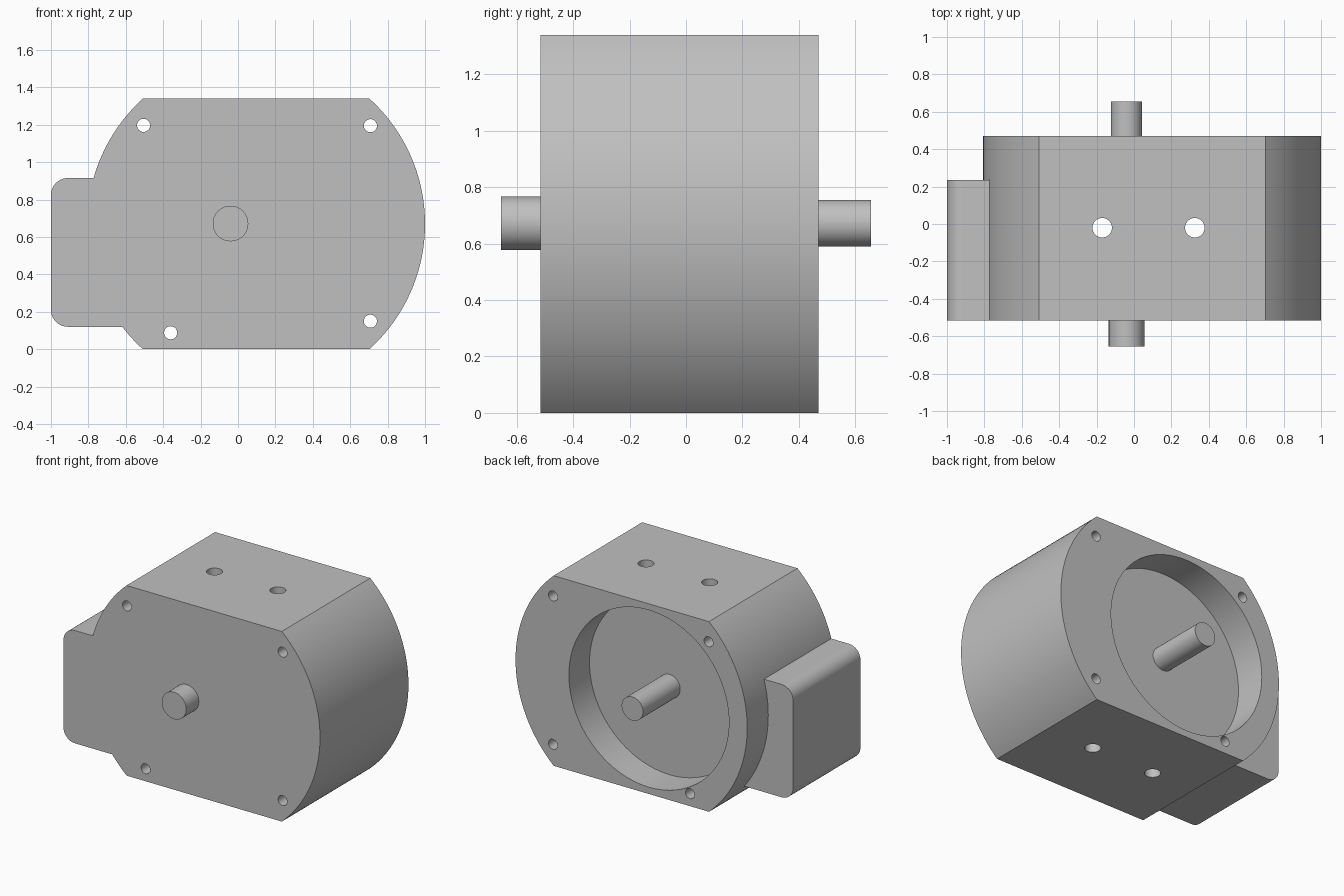
import bpy, bmesh
from math import sin, cos, pi, asin
from mathutils import Matrix, Vector

cube = bpy.data.objects.get("Cube")
if cube:
    bpy.data.objects.remove(cube, do_unlink=True)

# One plain grey metal
metal = bpy.data.materials.new("grey metal")
metal.use_nodes = True
GREY = (0.53, 0.53, 0.53, 1)
metal.diffuse_color = GREY
metal.node_tree.nodes["Principled BSDF"].inputs["Base Color"].default_value = GREY

FRONT, BACK, HEIGHT = -0.515, 0.47, 1.34
SHAFT_X, SHAFT_Z = -0.04, 0.672


def arc(cx, cz, r, a0, a1, n):
    return [(cx + r * cos(a0 + (a1 - a0) * i / n), cz + r * sin(a0 + (a1 - a0) * i / n))
            for i in range(n + 1)]


def prism(name, profile, y0, y1):
    """Extrude an x-z outline along y."""
    bm = bmesh.new()
    face = bm.faces.new([bm.verts.new((x, y0, z)) for x, z in profile])
    ext = bmesh.ops.extrude_face_region(bm, geom=[face])
    verts = [v for v in ext["geom"] if isinstance(v, bmesh.types.BMVert)]
    bmesh.ops.translate(bm, verts=verts, vec=(0, y1 - y0, 0))
    bmesh.ops.recalc_face_normals(bm, faces=bm.faces)
    mesh = bpy.data.meshes.new(name)
    bm.to_mesh(mesh)
    bm.free()
    mesh.materials.append(metal)
    obj = bpy.data.objects.new(name, mesh)
    bpy.context.collection.objects.link(obj)
    return obj


def rod(name, x, z, r, y0, y1, n=64):
    return prism(name, arc(x, z, r, 0, 2 * pi, n)[:-1], y0, y1)


def smooth(obj):
    bpy.ops.object.select_all(action='DESELECT')
    obj.select_set(True)
    bpy.context.view_layer.objects.active = obj
    bpy.ops.object.shade_smooth_by_angle(angle=0.5)


def combine(target, tool, operation):
    """Apply a boolean and discard the tool."""
    tool.hide_render = True
    mod = target.modifiers.new(operation, 'BOOLEAN')
    mod.operation, mod.object, mod.solver = operation, tool, 'EXACT'
    bpy.ops.object.select_all(action='DESELECT')
    target.select_set(True)
    bpy.context.view_layer.objects.active = target
    bpy.ops.object.modifier_apply(modifier=mod.name)
    bpy.data.objects.remove(tool, do_unlink=True)


# Housing: a drum with flat top and bottom
R, CX, CZ = 0.903, 0.097, HEIGHT / 2
half = asin(CZ / R)
outline = arc(CX, CZ, R, -half, half, 48) + arc(CX, CZ, R, pi - half, pi + half, 48)
housing = prism("housing", outline, FRONT, BACK)

# Side terminal box with rounded outer corners, flush with the front
low, high, c = 0.12, 0.915, 0.09
box_outline = ([(-0.5, low), (-0.5, high)]
               + arc(-1 + c, high - c, c, pi / 2, pi, 10)
               + arc(-1 + c, low + c, c, pi, 1.5 * pi, 10))
combine(housing, prism("terminal_box", box_outline, FRONT, 0.235), 'UNION')

# Round recess in the back
combine(housing, rod("recess", SHAFT_X, SHAFT_Z, 0.624, BACK - 0.23, 1, 96), 'DIFFERENCE')

# Screw holes running front to back
for x, z in [(-0.505, 1.197), (0.708, 1.195), (0.708, 0.15), (-0.36, 0.088)]:
    combine(housing, rod("screw_hole", x, z, 0.035, -1, 1, 32), 'DIFFERENCE')

# Mounting holes running top to bottom
for x in (-0.17, 0.325):
    drill = rod("mounting_hole", 0, 0, 0.052, -1, 1, 32)
    drill.data.transform(Matrix.Translation((x, -0.02, CZ)) @ Matrix.Rotation(pi / 2, 4, 'X'))
    combine(housing, drill, 'DIFFERENCE')
smooth(housing)

# Shaft stubs
smooth(rod("front_shaft", SHAFT_X, SHAFT_Z, 0.095, -0.655, FRONT + 0.02))
smooth(rod("rear_shaft", SHAFT_X, SHAFT_Z, 0.083, BACK - 0.25, 0.655))
